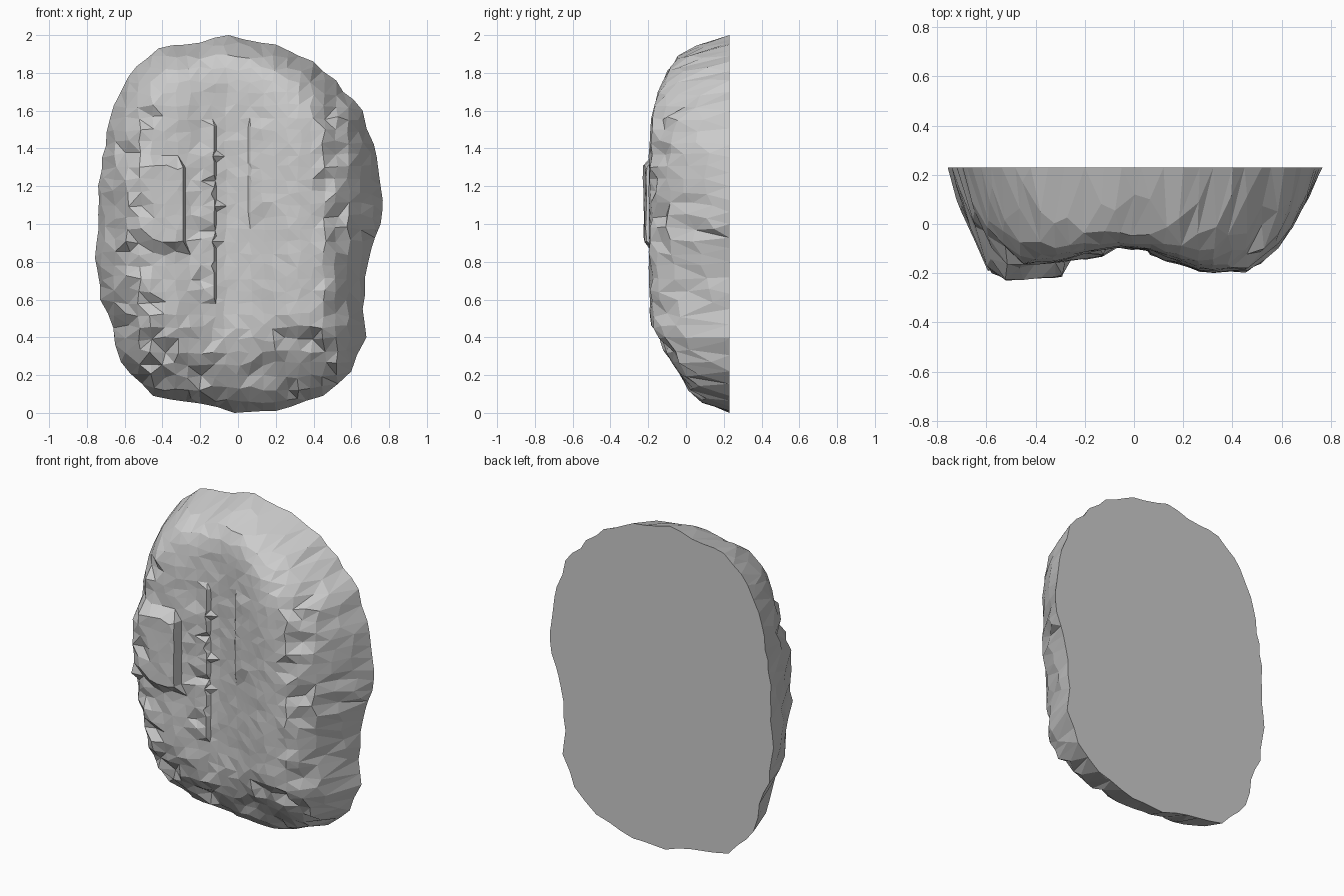
import bpy, bmesh, math, random
from mathutils import Vector
from mathutils.geometry import delaunay_2d_cdt, intersect_point_line

if "Cube" in bpy.data.objects:
    bpy.data.objects.remove(bpy.data.objects["Cube"])

random.seed(7)
BACK = 0.23      # plane of the flat back
STEP = 0.065     # facet size

# Outline seen from the front (x, z)
OUTLINE = [(-.05, 2), (.2, 1.95), (.4, 1.86), (.52, 1.76), (.66, 1.6), (.72, 1.42),
           (.755, 1.2), (.755, 1.0), (.69, .8), (.66, .55), (.68, .4), (.6, .22),
           (.45, .09), (.2, .01), (-.02, 0), (-.2, .05), (-.45, .09), (-.62, .27),
           (-.66, .45), (-.73, .6), (-.757, .82), (-.74, 1.05), (-.72, 1.35),
           (-.68, 1.55), (-.58, 1.78), (-.42, 1.93), (-.2, 1.96)]
# Thickness across, along the height, and by distance from the rim
ACROSS = [(-.76, .03), (-.7, .23), (-.6, .37), (-.53, .41), (-.3, .39), (-.19, .345),
          (-.05, .32), (.08, .34), (.22, .41), (.3, .435), (.46, .42), (.53, .38),
          (.6, .31), (.68, .18), (.76, .01)]
ALONG = [(0, .06), (.1, .2), (.2, .25), (.3, .33), (.43, .39), (.5, .47), (.9, .52),
         (1.3, .5), (1.6, .43), (1.8, .35), (1.87, .32), (1.93, .23), (2, .03)]
RIM = [(0, 0), (.02, .1), (.07, .24), (.15, .38), (.25, .6)]
# Raised slabs: x0, x1, z0, z1, added thickness
SLABS = [(-.6, -.285, .9, 1.32, .055), (-.2, -.12, .6, 1.55, .025), (.06, .15, 1.05, 1.55, .015)]


def lerp(table, v):
    if v <= table[0][0]:
        return table[0][1]
    for (a, p), (b, q) in zip(table, table[1:]):
        if v <= b:
            return p + (q - p) * (v - a) / (b - a)
    return table[-1][1]


# Ragged outline
rim = []
for a, b in zip(OUTLINE, OUTLINE[1:] + OUTLINE[:1]):
    a, b = Vector(a), Vector(b)
    n = max(1, round((b - a).length / .08))
    rim.append(a)
    for i in range(1, n):
        p = a.lerp(b, i / n)
        rim.append(p + Vector((random.uniform(-.012, .012), random.uniform(-.008, .008))))


def inside(p):
    hit = False
    for a, b in zip(rim, rim[1:] + rim[:1]):
        if (a.y > p.y) != (b.y > p.y) and p.x < a.x + (b.x - a.x) * (p.y - a.y) / (b.y - a.y):
            hit = not hit
    return hit


def rim_distance(p):
    best = 9
    for a, b in zip(rim, rim[1:] + rim[:1]):
        q, t = intersect_point_line(p, a, b)
        q = a.lerp(b, min(1, max(0, t)))
        best = min(best, (p - q.to_2d()).length)
    return best


def thickness(p):
    # Soft minimum of the three profiles, plus slabs and roughness
    e = rim_distance(p)
    parts = [lerp(ACROSS, p.x), lerp(ALONG, p.y), lerp(RIM, e)]
    d = sum(max(v, .004) ** -12 for v in parts) ** (-1 / 12)
    for x0, x1, z0, z1, h in SLABS:
        if x0 < p.x < x1 and z0 < p.y < z1:
            d += h
    rough = p.y < .5 or abs(p.x) > .45
    d += random.uniform(-.012, .012) if rough else random.uniform(-.004, .004)
    if rough and e > .05 and random.random() < .15:     # chipped notches
        d -= .035
    return max(.01, min(.47, d))


# Points of the front: rim, step edges of the slabs, then a jittered grid
points = list(rim)
for x0, x1, z0, z1, h in SLABS:
    edge = x0 if x0 > 0 else x1
    for i in range(int((z1 - z0) / STEP) + 1):
        for s in (-.006, .006):
            points.append(Vector((edge + s, z0 + .01 + i * STEP)))
fixed = list(points)
for i in range(-12, 13):
    for j in range(32):
        p = Vector((i * STEP + random.uniform(-.013, .013), j * STEP + random.uniform(-.013, .013)))
        if inside(p) and min((p - q).length for q in fixed) > .028:
            points.append(p)

loop = [(i, (i + 1) % len(rim)) for i in range(len(rim))]
verts, _, faces, origin, _, _ = delaunay_2d_cdt(points, loop, [], 1, 1e-5)

# Stone slab: faceted front and flat back
bm = bmesh.new()
made = []
for v, src in zip(verts, origin):
    on_rim = any(s < len(rim) for s in src)
    made.append(bm.verts.new((v.x, BACK if on_rim else BACK - thickness(v), v.y)))
for f in faces:
    bm.faces.new([made[i] for i in f])
bmesh.ops.holes_fill(bm, edges=[e for e in bm.edges if e.is_boundary], sides=0)
bmesh.ops.triangulate(bm, faces=[f for f in bm.faces if len(f.verts) > 3])
bmesh.ops.recalc_face_normals(bm, faces=bm.faces)
mesh = bpy.data.meshes.new("stone_slab")
bm.to_mesh(mesh)
bm.free()
slab = bpy.data.objects.new("stone_slab", mesh)
bpy.context.collection.objects.link(slab)
